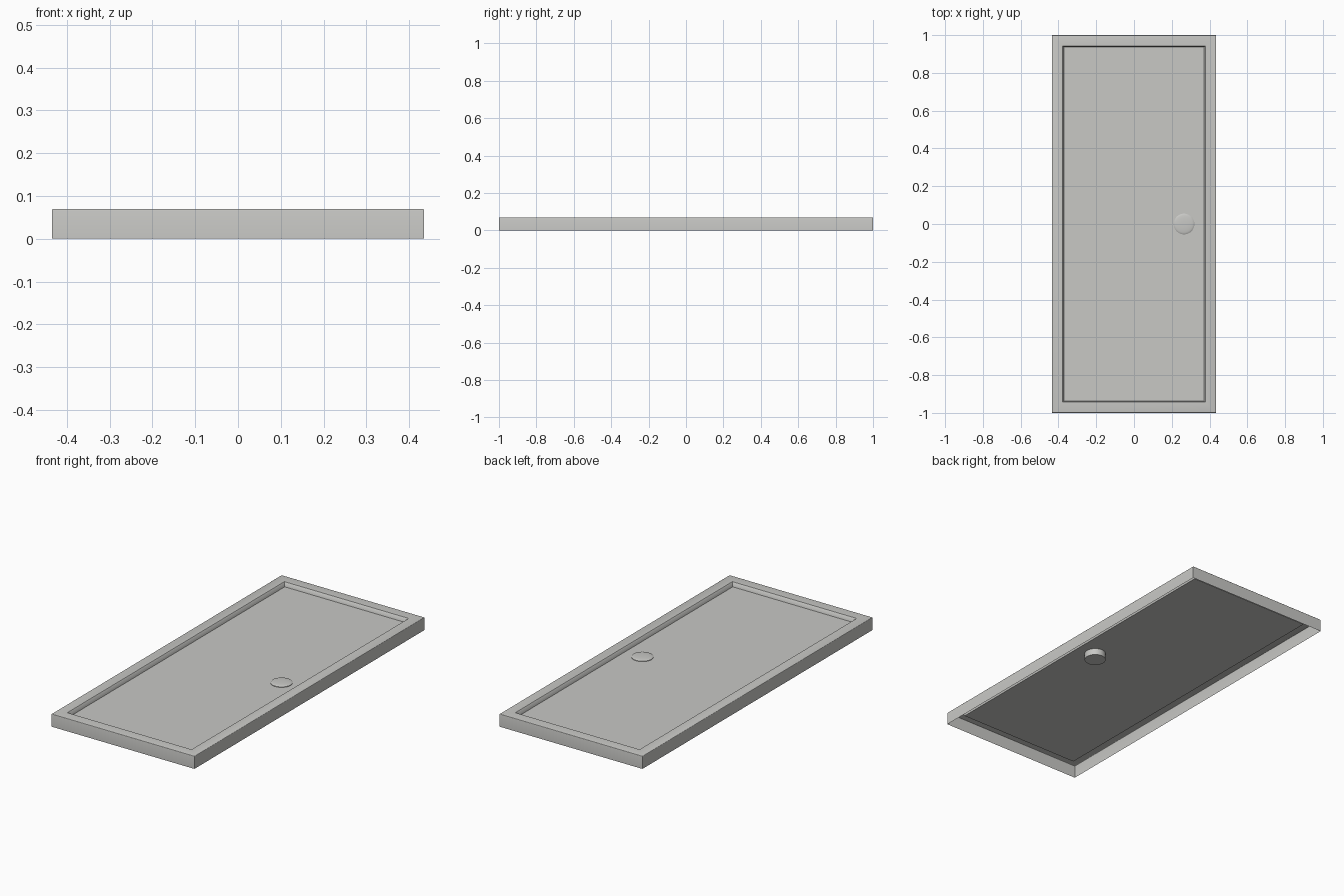
import bpy, bmesh, math

old = bpy.data.objects.get("Cube")
if old:
    bpy.data.objects.remove(old, do_unlink=True)

HX, HY, TOP, FLOOR = 0.435, 1.0, 0.07, 0.046
DRAIN_X, DRAIN_R = 0.265, 0.055

grey = bpy.data.materials.new("warm light grey")
grey.use_nodes = True
colour = (0.58, 0.58, 0.56, 1)
grey.diffuse_color = colour
grey.node_tree.nodes["Principled BSDF"].inputs["Base Color"].default_value = colour


def finish(name, bm, angle):
    mesh = bpy.data.meshes.new(name)
    bm.to_mesh(mesh)
    bm.free()
    obj = bpy.data.objects.new(name, mesh)
    bpy.context.collection.objects.link(obj)
    mesh.materials.append(grey)
    bpy.ops.object.select_all(action="DESELECT")
    obj.select_set(True)
    bpy.context.view_layer.objects.active = obj
    bpy.ops.object.shade_smooth_by_angle(angle=math.radians(angle))
    return obj


def loft(bm, rings):
    """Join successive closed rings of points with quads; return the last ring."""
    last = None
    for ring in rings:
        verts = [bm.verts.new(p) for p in ring]
        if last:
            n = len(verts)
            for i in range(n):
                j = (i + 1) % n
                bm.faces.new((last[i], last[j], verts[j], verts[i]))
        last = verts
    return last


def rectangle(inset, z):
    x, y = HX - inset, HY - inset
    return [(-x, -y, z), (x, -y, z), (x, y, z), (-x, y, z)]


def circle(radius, z, n=32):
    return [(DRAIN_X + radius * math.cos(2 * math.pi * i / n),
             radius * math.sin(2 * math.pi * i / n), z) for i in range(n)]


# Tray: thin shell, open below, with softened rim and sunken floor
bm = bmesh.new()
soft = 0.004
rings = [rectangle(0, 0)]
for k in range(4):
    a = k / 3 * math.pi / 2
    rings.append(rectangle(soft * (1 - math.cos(a)), TOP - soft * (1 - math.sin(a))))
rings += [rectangle(0.057, TOP), rectangle(0.059, TOP - 0.002), rectangle(0.064, FLOOR)]
bm.faces.new(loft(bm, rings))
finish("shower_tray", bm, 35)

# Drain cover: shallow dome on the floor
bm = bmesh.new()
steps = 5
rings = [circle(DRAIN_R, FLOOR - 0.001), circle(DRAIN_R, FLOOR + 0.003)]
for k in range(1, steps):
    a = k / steps * math.pi / 2
    rings.append(circle(DRAIN_R * math.cos(a), FLOOR + 0.003 + 0.006 * math.sin(a)))
bm.faces.new(loft(bm, rings))
finish("drain_cover", bm, 50)

# Drain cup: closed cylinder hanging below the floor
bm = bmesh.new()
bottom = loft(bm, [circle(DRAIN_R, FLOOR), circle(DRAIN_R, 0.01)])
bm.faces.new(bottom)
bmesh.ops.reverse_faces(bm, faces=[f for f in bm.faces])
for f in bm.faces:
    f.normal_update()
    outward = f.calc_center_median() - bottom[0].co.lerp(bottom[16].co, 0.5)
    if (len(f.verts) > 4 and f.normal.z > 0) or (len(f.verts) == 4 and f.normal.dot(outward) < 0):
        f.normal_flip()
finish("drain_cup", bm, 35)
